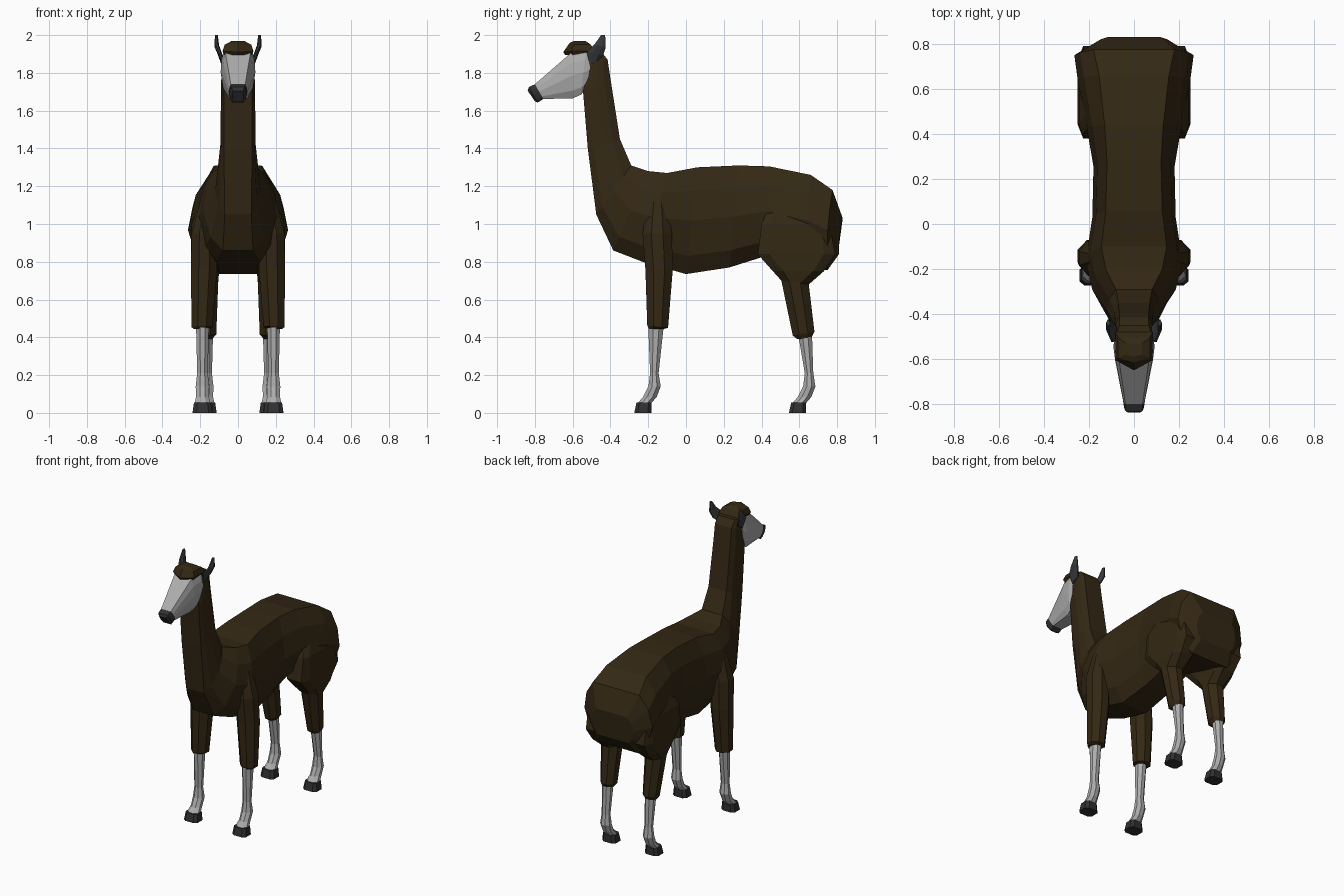
import bpy, bmesh

def material(name, rgb):
    m = bpy.data.materials.new(name)
    m.diffuse_color = (*rgb, 1)
    return m

WOOL = material("dark brown wool", (0.034, 0.021, 0.007))
PALE = material("pale grey hair", (0.42, 0.42, 0.42))
EAR = material("slate ear", (0.04, 0.043, 0.047))
DARK = material("charcoal horn", (0.03, 0.03, 0.03))

def loft(name, rings, mat, mirror=False):
    """Skin a list of equal-length point rings and cap both ends."""
    bm = bmesh.new()
    vs = [[bm.verts.new(p) for p in r] for r in rings]
    n = len(vs[0])
    for a, b in zip(vs, vs[1:]):
        for i in range(n):
            j = (i + 1) % n
            bm.faces.new((a[i], a[j], b[j], b[i]))
    bm.faces.new(vs[0])
    bm.faces.new(vs[-1])
    bmesh.ops.recalc_face_normals(bm, faces=bm.faces)
    me = bpy.data.meshes.new(name)
    bm.to_mesh(me)
    bm.free()
    me.materials.append(mat)
    ob = bpy.data.objects.new(name, me)
    bpy.context.collection.objects.link(ob)
    if mirror:
        ob.modifiers.new("mirror", 'MIRROR').use_mirror_merge = False
    return ob

def section(yt, zt, yb, zb, t, m, b, bow=0.0):
    """Symmetric cross-section hung between a top and a bottom point."""
    half = [(t, 0), (t + 0.72 * (m - t), 0.22), (m, 0.5),
            (b + 0.62 * (m - b), 0.83), (b, 1)]
    pts = [(x, yt + (yb - yt) * f - bow * (x / 0.265) ** 2, zt + (zb - zt) * f)
           for x, f in half]
    return pts + [(-x, y, z) for x, y, z in reversed(pts)]

def block(x0, x1, y0, y1, z0, z1=None, c=0.3):
    """Chamfered rectangle; height runs from z0 at the front to z1 at the back."""
    z1 = z0 if z1 is None else z1
    cx, cy = (x1 - x0) * c, (y1 - y0) * c
    pts = [(x0 + cx, y0), (x1 - cx, y0), (x1, y0 + cy), (x1, y1 - cy),
           (x1 - cx, y1), (x0 + cx, y1), (x0, y1 - cy), (x0, y0 + cy)]
    return [(x, y, z0 + (z1 - z0) * (y - y0) / (y1 - y0)) for x, y in pts]

# Neck and torso in one skin, from the back of the head to the rump
loft("neck_and_torso", [section(*s) for s in [
    (-0.45, 1.915, -0.54, 1.915, 0.065, 0.075, 0.07),
    (-0.415, 1.87, -0.515, 1.82, 0.065, 0.085, 0.075),
    (-0.40, 1.77, -0.545, 1.70, 0.065, 0.09, 0.075),
    (-0.35, 1.45, -0.52, 1.40, 0.07, 0.093, 0.075),
    (-0.29, 1.31, -0.475, 1.05, 0.08, 0.12, 0.07),
    (-0.20, 1.28, -0.385, 0.86, 0.125, 0.185, 0.08),
    (-0.10, 1.27, -0.23, 0.80, 0.145, 0.215, 0.11),
    (0.06, 1.30, 0.00, 0.735, 0.125, 0.185, 0.10),
    (0.28, 1.31, 0.23, 0.77, 0.12, 0.18, 0.09),
    (0.44, 1.305, 0.42, 0.83, 0.13, 0.21, 0.08),
    (0.66, 1.26, 0.62, 0.78, 0.155, 0.25, 0.10),
    (0.785, 1.18, 0.755, 0.755, 0.18, 0.265, 0.15, 0.02),
    (0.84, 1.03, 0.82, 0.84, 0.12, 0.16, 0.12, 0.05),
]], WOOL)

# Thighs
loft("thigh", [
    block(0.10, 0.19, 0.47, 0.70, 1.15),
    block(0.10, 0.245, 0.40, 0.76, 1.00, c=0.12),
    block(0.09, 0.25, 0.38, 0.79, 0.84, c=0.15),
    block(0.10, 0.245, 0.46, 0.73, 0.75, c=0.2),
    block(0.105, 0.235, 0.505, 0.65, 0.70, 0.68),
    block(0.115, 0.215, 0.565, 0.68, 0.41, 0.43),
    block(0.135, 0.20, 0.59, 0.665, 0.39, 0.40),
], WOOL, True)

# Woolly upper front legs
loft("upper_front_leg", [
    block(0.11, 0.20, -0.20, -0.10, 1.12),
    block(0.11, 0.245, -0.23, -0.075, 0.95),
    block(0.11, 0.25, -0.215, -0.07, 0.76),
    block(0.135, 0.245, -0.205, -0.095, 0.46, 0.45),
    block(0.16, 0.235, -0.195, -0.115, 0.445),
], WOOL, True)

# Pale shins and hooves, sharing one shape for front and back
def lower_leg(label, cx, y, top, ya, yb):
    loft(label + "_shin", [
        block(cx - 0.034, cx + 0.034, ya, yb, top),
        block(cx - 0.028, cx + 0.028, y - 0.023, y + 0.022, 0.21),
        block(cx - 0.036, cx + 0.036, y - 0.032, y + 0.033, 0.14),
        block(cx - 0.034, cx + 0.034, y - 0.06, y + 0.012, 0.085),
        block(cx - 0.042, cx + 0.042, y - 0.09, y - 0.018, 0.05),
    ], PALE, True)
    loft(label + "_hoof", [
        block(cx - 0.045, cx + 0.045, y - 0.095, y - 0.016, 0.055, c=0.2),
        block(cx - 0.053, cx + 0.053, y - 0.107, y - 0.016, 0.0, c=0.2),
    ], DARK, True)

lower_leg("front", 0.188, -0.167, 0.46, -0.20, -0.118)
lower_leg("back", 0.166, 0.652, 0.42, 0.593, 0.667)

# Face tapering to the muzzle
muzzle = (-0.80, 1.74, -0.755, 1.662, 0.038, 0.05, 0.035)
loft("face", [section(*s) for s in [
    (-0.50, 1.90, -0.52, 1.73, 0.07, 0.085, 0.06),
    (-0.53, 1.92, -0.555, 1.685, 0.075, 0.092, 0.06),
    (-0.61, 1.905, -0.60, 1.665, 0.066, 0.084, 0.05),
    muzzle,
]], PALE)
loft("nose", [section(*s) for s in [
    muzzle,
    (-0.832, 1.725, -0.785, 1.643, 0.036, 0.045, 0.03),
    (-0.838, 1.705, -0.80, 1.65, 0.025, 0.03, 0.02),
]], DARK)

# Tuft of wool on the forehead
def tuft_ring(w, back, side, tip, z, ztip):
    return [(w, back, z), (w, side, z), (0, tip, ztip), (-w, side, z), (-w, back, z)]

loft("forehead_tuft", [
    tuft_ring(0.07, -0.47, -0.60, -0.64, 1.895, 1.895),
    tuft_ring(0.082, -0.48, -0.605, -0.65, 1.915, 1.91),
    tuft_ring(0.07, -0.505, -0.595, -0.615, 1.95, 1.96),
    tuft_ring(0.035, -0.53, -0.58, -0.59, 1.968, 1.97),
], WOOL)

# Ears leaning back and curving outwards
loft("ear", [
    block(0.07, 0.09, -0.51, -0.46, 1.84, 1.87),
    block(0.085, 0.107, -0.525, -0.44, 1.91, 1.89),
    block(0.10, 0.125, -0.485, -0.425, 1.95, 1.935),
    block(0.107, 0.122, -0.45, -0.428, 2.0),
], EAR, True)
